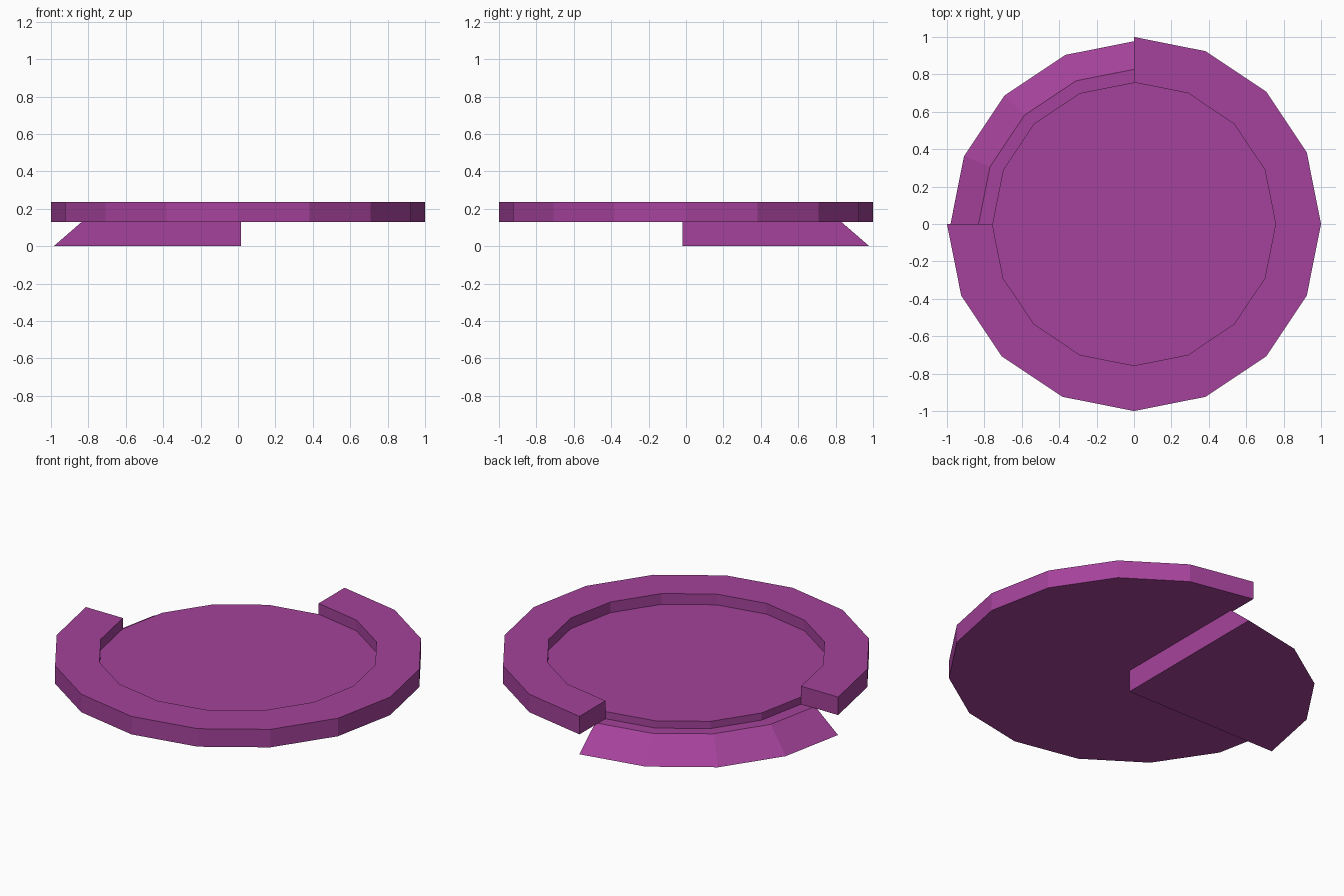
import bpy, bmesh, math

if "Cube" in bpy.data.objects:
    bpy.data.objects.remove(bpy.data.objects["Cube"])

N = 16            # sides of every round part
Z_LEDGE, Z_FLOOR, Z_TOP = 0.13, 0.173, 0.237

mat = bpy.data.materials.new("purple")
mat.diffuse_color = (0.376, 0.055, 0.328, 1)
mat.use_nodes = True
mat.node_tree.nodes["Principled BSDF"].inputs["Base Color"].default_value = mat.diffuse_color


def ring(bm, r, z, steps, dx=0.0, dy=0.0):
    """Vertices on a circle at the given step numbers."""
    return [bm.verts.new((dx + r * math.cos(2 * math.pi * i / N),
                          dy + r * math.sin(2 * math.pi * i / N), z)) for i in steps]


def finish(bm, name):
    bmesh.ops.recalc_face_normals(bm, faces=bm.faces[:])
    me = bpy.data.meshes.new(name)
    bm.to_mesh(me)
    bm.free()
    me.materials.append(mat)
    ob = bpy.data.objects.new(name, me)
    bpy.context.collection.objects.link(ob)


def prism(name, low, high, bm):
    """Closed solid between two matching outlines."""
    n = len(low)
    bm.faces.new(low)
    bm.faces.new(high)
    for i in range(n):
        j = (i + 1) % n
        bm.faces.new((low[i], low[j], high[j], high[i]))
    finish(bm, name)


# inner dish floor
bm = bmesh.new()
prism("dish_floor", ring(bm, 0.757, Z_LEDGE, range(N)),
      ring(bm, 0.757, Z_FLOOR, range(N)), bm)

# raised rim covering three quarters, open at the back left
bm = bmesh.new()
steps = range(8, 21)
loops = [ring(bm, r, z, steps) for r, z in
         ((0.757, Z_LEDGE), (1, Z_LEDGE), (1, Z_TOP), (0.757, Z_TOP))]
for a in range(4):
    p, q = loops[a], loops[(a + 1) % 4]
    for i in range(len(p) - 1):
        bm.faces.new((p[i], p[i + 1], q[i + 1], q[i]))
for end in (0, -1):
    bm.faces.new([l[end] for l in loops])
finish(bm, "rim")

# quarter wedge below, with a sloping outer side
bm = bmesh.new()
dx, dy = 0.015, -0.02
low = ring(bm, 1.0, 0, range(4, 9), dx, dy) + [bm.verts.new((dx, dy, 0))]
high = ring(bm, 0.85, Z_LEDGE, range(4, 9), dx, dy) + [bm.verts.new((dx, dy, Z_LEDGE))]
prism("quarter_wedge", low, high, bm)
